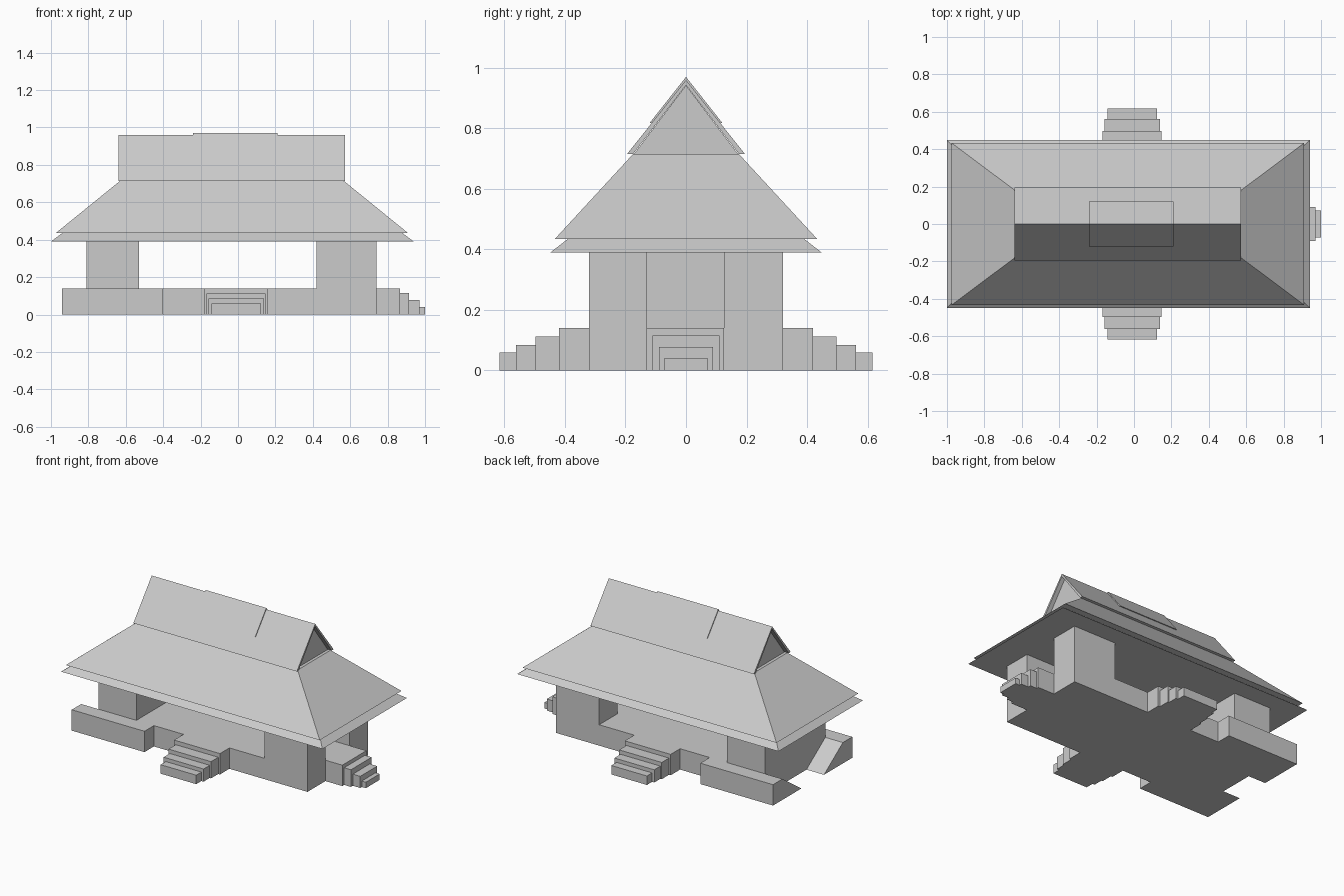
import bpy

if "Cube" in bpy.data.objects:
    bpy.data.objects.remove(bpy.data.objects["Cube"])


def mesh(name, verts, faces):
    me = bpy.data.meshes.new(name)
    me.from_pydata(verts, [], faces)
    ob = bpy.data.objects.new(name, me)
    bpy.context.collection.objects.link(ob)
    return ob


def frustum(name, bottom, top, z0, z1):
    """Box-like solid; bottom and top are (x0, x1, y0, y1)."""
    verts = []
    for (x0, x1, y0, y1), z in ((bottom, z0), (top, z1)):
        verts += [(x0, y0, z), (x1, y0, z), (x1, y1, z), (x0, y1, z)]
    sides = [(i, (i + 1) % 4, 4 + (i + 1) % 4, 4 + i) for i in range(4)]
    return mesh(name, verts, [(3, 2, 1, 0), (4, 5, 6, 7)] + sides)


def box(name, x0, x1, y0, y1, z0, z1):
    r = (x0, x1, y0, y1)
    return frustum(name, r, r, z0, z1)


def prism(name, profile, x0, x1):
    """Extrude a (y, z) profile along x."""
    n = len(profile)
    verts = [(x, y, z) for x in (x0, x1) for y, z in profile]
    sides = [(i, n + i, n + (i + 1) % n, (i + 1) % n) for i in range(n)]
    ends = [tuple(range(n)), tuple(range(2 * n - 1, n - 1, -1))]
    return mesh(name, verts, ends + sides)


BASE, EAVE = 0.14, 0.39

# Hall floor and the end walls
box("hall_floor", -0.53, 0.42, -0.32, 0.32, 0, BASE)
box("left_room", -0.81, -0.53, -0.32, 0.32, 0, EAVE)
box("right_room_front", 0.42, 0.74, -0.32, -0.13, 0, EAVE)
box("right_room_back", 0.42, 0.74, 0.125, 0.32, 0, EAVE)
box("right_passage_floor", 0.42, 0.865, -0.13, 0.125, 0, BASE)

# Front and back: landing, stairs, porch ledge and ramp along the left wall
for side, s in (("front", -1), ("back", 1)):
    def strip(name, x0, x1, ya, yb, z1):
        lo, hi = sorted((s * ya, s * yb))
        box(f"{side}_{name}", x0, x1, lo, hi, 0, z1)

    strip("landing", -0.18, 0.16, 0.32, 0.42, BASE)
    steps = ((-0.168, 0.148, 0.42, 0.497, 0.112),
             (-0.158, 0.138, 0.497, 0.562, 0.085),
             (-0.142, 0.122, 0.562, 0.617, 0.06))
    for i, st in enumerate(steps):
        strip(f"step_{i + 1}", *st)
    strip("porch_ledge", -0.94, -0.40, 0.32, 0.42, BASE)
    ramp = [(s * 0.32, 0), (s * 0.12, 0), (s * 0.32, BASE)]
    prism(f"{side}_ramp", ramp if s < 0 else ramp[::-1], -0.94, -0.81)

# Right stairs
for i, (x0, x1, w, h) in enumerate(((0.865, 0.915, 0.11, 0.115),
                                    (0.915, 0.97, 0.09, 0.078),
                                    (0.97, 1.0, 0.073, 0.04))):
    box(f"right_step_{i + 1}", x0, x1, -w, w, 0, h)

# Two-tier hipped roof
frustum("lower_eave", (-1.0, 0.94, -0.448, 0.448), (-0.94, 0.88, -0.39, 0.39), EAVE, 0.435)
frustum("hip_roof", (-0.975, 0.91, -0.433, 0.433), (-0.63, 0.565, -0.175, 0.175), 0.435, 0.715)

# Gabled top: wall core, overhanging roof sheet and raised ridge cover
prism("gable_core", [(-0.172, 0.715), (0, 0.942), (0.172, 0.715)], -0.61, 0.545)
prism("gable_roof", [(-0.195, 0.715), (0, 0.96), (0.195, 0.715),
                     (0.175, 0.715), (0, 0.943), (-0.175, 0.715)], -0.64, 0.573)
prism("ridge_cover", [(-0.12, 0.818), (0, 0.97), (0.12, 0.818),
                      (0.113, 0.818), (0, 0.96), (-0.113, 0.818)], -0.24, 0.21)

# Consistent outward normals
import bmesh
for ob in bpy.context.collection.objects:
    bm = bmesh.new()
    bm.from_mesh(ob.data)
    bmesh.ops.recalc_face_normals(bm, faces=bm.faces)
    bm.to_mesh(ob.data)
    bm.free()
